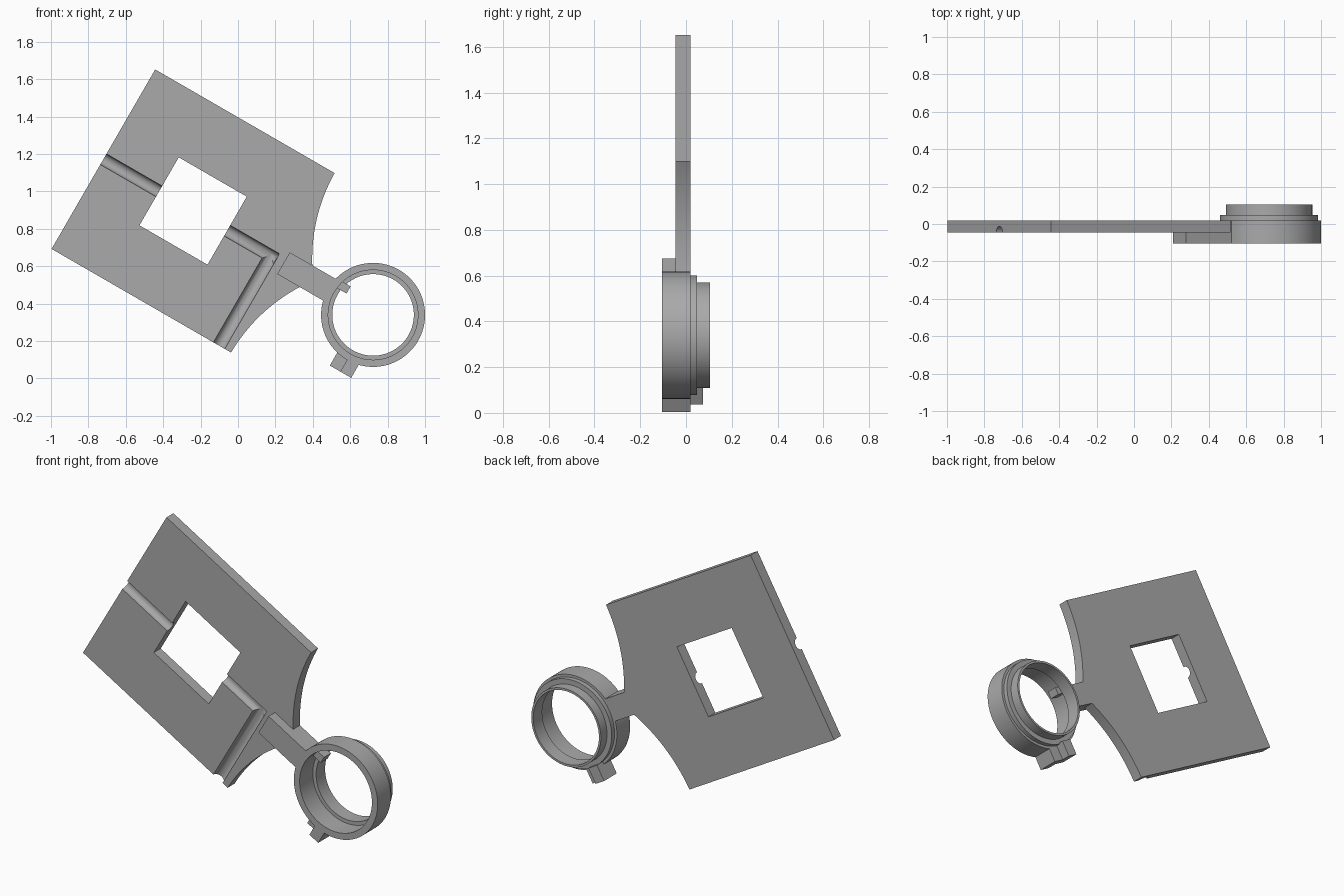
import bpy, bmesh, math
from mathutils import Matrix, Vector

if "Cube" in bpy.data.objects:
    bpy.data.objects.remove(bpy.data.objects["Cube"])

# One grey plastic
grey = bpy.data.materials.new("grey")
grey.use_nodes = True
grey.diffuse_color = (0.4, 0.4, 0.4, 1)
grey.node_tree.nodes["Principled BSDF"].inputs["Base Color"].default_value = (0.4, 0.4, 0.4, 1)

# Local frame: plate centre at origin, x along the arm, whole model tilted 30 degrees
FRAME = Matrix.Translation((-0.24, 0, 0.895)) @ Matrix.Rotation(math.radians(30), 4, 'Y')
HALF = 0.554          # half the plate side
FRONT, PLATE_FRONT, BACK = -0.105, -0.045, 0.02
RING = 1.111          # ring centre along the arm


def finish(name, bm):
    bmesh.ops.recalc_face_normals(bm, faces=bm.faces)
    mesh = bpy.data.meshes.new(name)
    bm.to_mesh(mesh)
    bm.free()
    mesh.materials.append(grey)
    ob = bpy.data.objects.new(name, mesh)
    ob.matrix_world = FRAME
    bpy.context.collection.objects.link(ob)
    return ob


def prism(name, outline, y0, y1):
    bm = bmesh.new()
    face = bm.faces.new([bm.verts.new((x, y0, z)) for x, z in outline])
    new = bmesh.ops.extrude_face_region(bm, geom=[face])["geom"]
    bmesh.ops.translate(bm, vec=(0, y1 - y0, 0),
                        verts=[v for v in new if isinstance(v, bmesh.types.BMVert)])
    return finish(name, bm)


def box(name, x0, x1, y0, y1, z0, z1):
    return prism(name, [(x0, z0), (x1, z0), (x1, z1), (x0, z1)], y0, y1)


def rod(name, start, end, radius):
    a, b = Vector(start), Vector(end)
    turn = (b - a).to_track_quat('Z', 'Y').to_matrix().to_4x4()
    bm = bmesh.new()
    bmesh.ops.create_cone(bm, cap_ends=True, segments=48, radius1=radius, radius2=radius,
                          depth=(b - a).length, matrix=Matrix.Translation((a + b) / 2) @ turn)
    return finish(name, bm)


def lathe(name, profile, steps=96):
    bm = bmesh.new()
    verts = [bm.verts.new((r, y, 0)) for r, y in profile]
    edges = [bm.edges.new((verts[i - 1], verts[i])) for i in range(len(verts))]
    bmesh.ops.spin(bm, geom=verts + edges, cent=(0, 0, 0), axis=(0, 1, 0),
                   angle=math.tau, steps=steps)
    bmesh.ops.remove_doubles(bm, verts=bm.verts, dist=1e-4)
    bmesh.ops.translate(bm, vec=(RING, 0, 0), verts=bm.verts)
    return finish(name, bm)


def cut(ob, cutters):
    for cutter in cutters:
        mod = ob.modifiers.new("cut", 'BOOLEAN')
        mod.operation, mod.solver, mod.object = 'DIFFERENCE', 'EXACT', cutter
    bpy.context.view_layer.update()
    done = bpy.data.meshes.new_from_object(ob.evaluated_get(bpy.context.evaluated_depsgraph_get()))
    ob.modifiers.clear()
    ob.data = done
    for cutter in cutters:
        bpy.data.objects.remove(cutter)


def smooth(ob):
    bpy.ops.object.select_all(action='DESELECT')
    ob.select_set(True)
    bpy.context.view_layer.objects.active = ob
    bpy.ops.object.shade_smooth_by_angle(angle=math.radians(30))


# Plate: square with two concave sweeps narrowing towards the arm
corner, tip = Vector((HALF, HALF)), Vector((0.697, 0.067))
chord = tip - corner
inward = Vector((chord.y, -chord.x)).normalized()
STEPS = 24
sweep = []
for i in range(STEPS + 1):
    t = i / STEPS
    sweep.append(corner + chord * t + inward * 0.035 * 4 * t * (1 - t))
outline = [(-HALF, -HALF), (-HALF, HALF)] + [tuple(p) for p in sweep]
outline += [(p.x, -p.y) for p in reversed(sweep)]
plate = prism("plate", outline, PLATE_FRONT, BACK)

# Square window and rounded wire channels in the plate
window = box("window_cutter", -0.21, 0.21, -0.2, 0.2, -0.21, 0.21)
channel = rod("channel_cutter", (-0.7, PLATE_FRONT, 0), (0.513, PLATE_FRONT, 0), 0.033)
branch = rod("branch_cutter", (0.48, PLATE_FRONT, -0.7), (0.48, PLATE_FRONT, 0.01), 0.035)
cut(plate, [window, channel, branch])
smooth(plate)

# Arm joining plate and ring
box("arm", 0.558, RING - 0.25, FRONT, BACK, -0.067, 0.067)

# Stepped ring with an inner lip at the back
ring = lathe("ring", [(0.278, FRONT), (0.278, BACK), (0.262, BACK), (0.262, 0.047),
                      (0.231, 0.047), (0.231, 0.105), (0.218, 0.105), (0.218, BACK),
                      (0.24, BACK), (0.24, FRONT)])
smooth(ring)

# Key inside the ring and the two offset lugs below it
box("inner_key", RING - 0.25, RING - 0.18, PLATE_FRONT, BACK, 0.028, 0.072)
box("front_lug", RING, RING + 0.067, FRONT, BACK, -0.35, -0.255)
box("rear_lug", RING - 0.065, RING, PLATE_FRONT, BACK, -0.35, -0.25)
box("rear_lug_end", RING - 0.065, RING, BACK, 0.075, -0.35, -0.255)
